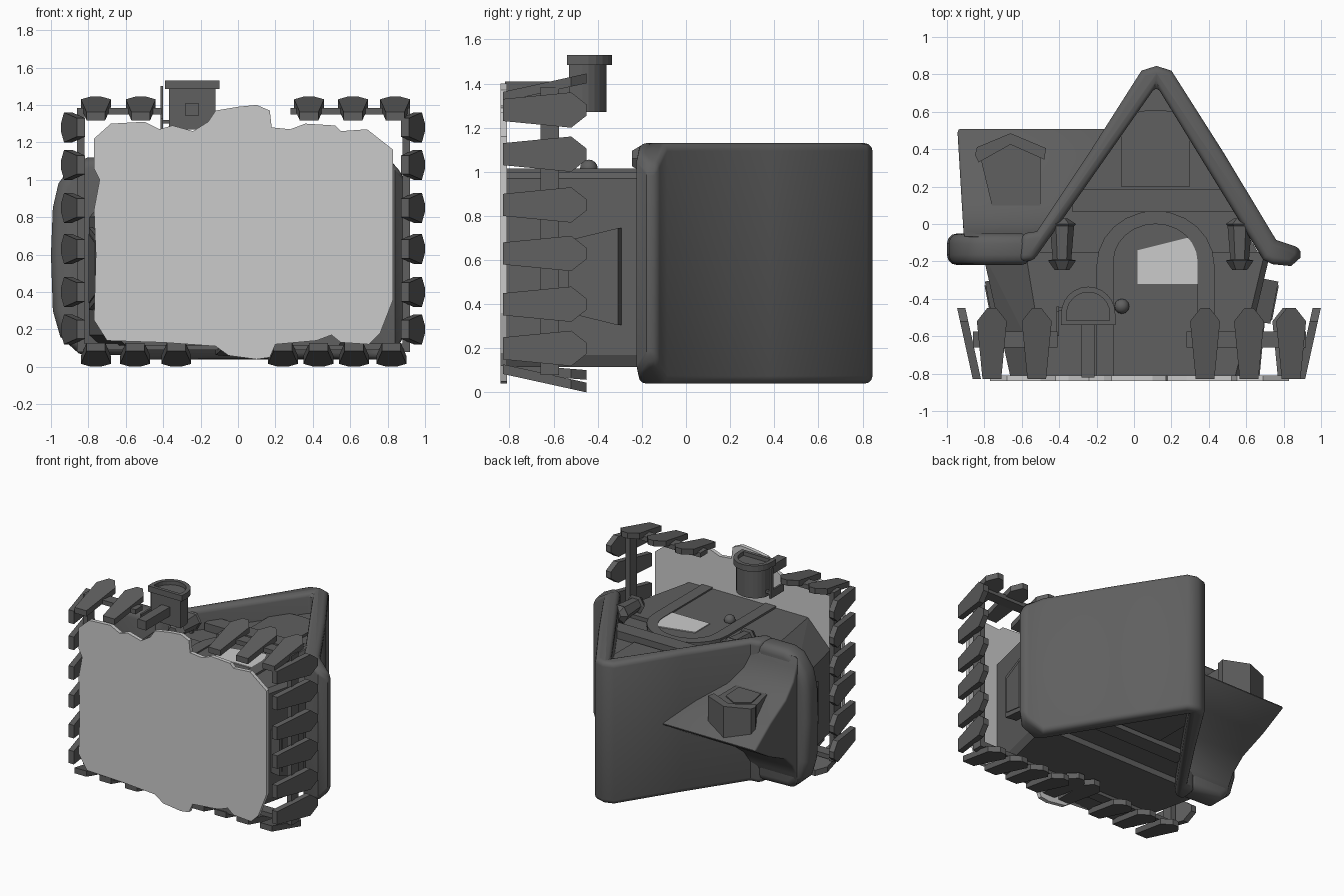
import bpy, bmesh, math
from mathutils import Vector, Matrix

if "Cube" in bpy.data.objects:
    bpy.data.objects.remove(bpy.data.objects["Cube"])


def material(name, v):
    m = bpy.data.materials.new(name)
    m.diffuse_color = (v, v, v, 1)
    m.use_nodes = True
    m.node_tree.nodes["Principled BSDF"].inputs["Base Color"].default_value = m.diffuse_color
    return m


DARK = material("dark_grey", 0.115)
LIGHT = material("light_grey", 0.6)


def finish(name, bm, mat=DARK, bevel=0.0):
    bmesh.ops.recalc_face_normals(bm, faces=bm.faces)
    if bevel:
        edges = [e for e in bm.edges if e.calc_face_angle(0) > math.radians(50)]
        bmesh.ops.bevel(bm, geom=edges, offset=bevel, segments=3,
                        profile=0.5, affect='EDGES', clamp_overlap=True)
    me = bpy.data.meshes.new(name)
    bm.to_mesh(me)
    bm.free()
    ob = bpy.data.objects.new(name, me)
    bpy.context.collection.objects.link(ob)
    me.materials.append(mat)
    if bevel:
        bpy.ops.object.select_all(action='DESELECT')
        ob.select_set(True)
        bpy.context.view_layer.objects.active = ob
        bpy.ops.object.shade_smooth_by_angle(angle=math.radians(40))
    return ob


def prism(name, pts, axis, lo, hi, mat=DARK, bevel=0.0, matrix=None):
    """Extrude a 2D outline along one axis."""
    put = {'x': lambda a, b, t: (t, a, b),
           'y': lambda a, b, t: (a, t, b),
           'z': lambda a, b, t: (a, b, t)}[axis]
    bm = bmesh.new()
    low = [bm.verts.new(put(a, b, lo)) for a, b in pts]
    top = [bm.verts.new(put(a, b, hi)) for a, b in pts]
    bm.faces.new(low)
    bm.faces.new(top)
    n = len(pts)
    for i in range(n):
        j = (i + 1) % n
        bm.faces.new((low[i], low[j], top[j], top[i]))
    if matrix:
        bm.transform(matrix)
    return finish(name, bm, mat, bevel)


def box(name, x0, x1, y0, y1, z0, z1, mat=DARK):
    return prism(name, [(x0, y0), (x1, y0), (x1, y1), (x0, y1)], 'z', z0, z1, mat)


def hull(name, pts):
    bm = bmesh.new()
    for p in pts:
        bm.verts.new(p)
    bmesh.ops.convex_hull(bm, input=bm.verts)
    bmesh.ops.dissolve_limit(bm, angle_limit=0.02, verts=bm.verts, edges=bm.edges)
    return finish(name, bm)


def arch(cx, half, y0, spring, rise, n=12):
    """Outline with an elliptical top, from bottom right to bottom left."""
    arc = [(cx + half * math.cos(math.pi * i / n), spring + rise * math.sin(math.pi * i / n))
           for i in range(n + 1)]
    return [(cx + half, y0)] + arc + [(cx - half, y0)]


# Ragged ground slab
prism("ground_slab", [
    (-.77, 1.22), (-.68, 1.30), (-.5, 1.31), (-.42, 1.27), (-.35, 1.29), (-.24, 1.26),
    (-.16, 1.31), (-.12, 1.37), (0, 1.39), (.1, 1.4), (.17, 1.37), (.18, 1.28),
    (.28, 1.27), (.36, 1.3), (.52, 1.29), (.55, 1.26), (.69, 1.27), (.83, 1.16),
    (.83, .36), (.76, .18), (.7, .12), (.55, .13), (.5, .17), (.42, .14), (.2, .12),
    (.17, .05), (.1, .04), (-.05, .06), (-.12, .11), (-.4, .13), (-.7, .14),
    (-.77, .25), (-.76, .6), (-.77, .84), (-.74, 1.0), (-.77, 1.06)],
    'y', -.84, -.81, LIGHT)

# Flared walls with cut corners, and gable wall
body = []
for y, xl, fl, fr, xr in ((-.82, -.66, -.47, .54, .57), (-.15, -.81, -.58, .7, .73)):
    body += [(fl, y, 1.0), (fr, y, 1.0), (xr, y, .97), (xr, y, .17),
             (fr, y, .115), (xl + .06, y, .115), (xl, y, .17), (xl, y, .8)]
hull("walls", body)
prism("gable_wall", [(.68, -.18), (.12, .77), (-.55, -.18)], 'z', .16, .97)

# Main roof: thick gable profile with a flared right eave
roof = prism("main_roof", [
    (.12, .845), (.2, .82), (.48, .38), (.76, -.085), (.895, -.13), (.89, -.18),
    (.84, -.225), (.74, -.215), (.69, -.19), (.12, .74), (-.54, -.2), (-.62, -.2),
    (-.6, -.05), (-.52, -.04), (-.24, .38), (.04, .82)], 'z', .04, 1.13, DARK, .035)
for v in roof.data.vertices:  # draw the eave corners in
    t = min(max((v.co.x - .74) / .16, 0), 1)
    v.co.z = .585 + (v.co.z - .585) * (1 - .25 * t * t)

# Side wing roof with hollowed slopes, and its rounded eave
bm = bmesh.new()
ends = []
for inner in (False, True):
    loop = []
    for y, dz in ((-.07, -.49), (-.04, -.4), (0, -.32), (.1, -.225), (.3, -.13), (.515, 0),
                  (.3, .135), (.1, .23), (0, .33), (-.04, .42), (-.07, .5)):
        f = (y + .07) / .585
        x = -.5 + .4 * f if inner else -.91 - .035 * f
        loop.append(bm.verts.new((x, y, .6 + dz)))
    ends.append(loop)
    bm.faces.new(loop)
n = len(ends[0])
for i in range(n):
    j = (i + 1) % n
    bm.faces.new((ends[0][i], ends[0][j], ends[1][j], ends[1][i]))
finish("wing_roof", bm, DARK, .015)
prism("wing_eave", [
    (-.55, .06), (-.85, .07), (-.95, .16), (-.99, .3), (-1, .6), (-.99, .85),
    (-.96, .98), (-.88, 1.09), (-.8, 1.12), (-.55, 1.12)], 'y', -.22, -.05, DARK, .055)

# Dormer on the wing
prism("dormer", [(-.82, .35), (-.66, .44), (-.5, .37), (-.5, .1), (-.76, .1)], 'z', .62, .835)
prism("dormer_roof", [(-.85, .37), (-.84, .41), (-.66, .485), (-.47, .405), (-.48, .345),
                      (-.66, .425), (-.83, .33)], 'z', .6, .86)
prism("dormer_window", [(-.76, .29), (-.66, .36), (-.55, .3), (-.54, .13), (-.73, .13)],
      'z', .835, .843)

# Gable beams and attic windows
for side, z0, z1, w0, w1 in (("front", .96, 1.03, .96, .99), ("back", .12, .18, .145, .17)):
    box(side + "_gable_beam", -.33, .57, .065, .185, z0, z1)
    prism(side + "_attic_window", arch(.115, .185, .2, .53, .08), 'z', w0, w1)

# Door with frame, pane and knob
outer = arch(.115, .315, -.81, -.22, .29)
inner = arch(.115, .225, -.81, -.2, .2)
prism("door_frame", outer + inner[::-1], 'z', .98, 1.015)
prism("door", inner, 'z', .98, 1.004)
prism("door_pane", [(.02, -.32), (.345, -.32), (.34, -.06), (.02, -.14)],
      'z', 1.004, 1.011, LIGHT)
bm = bmesh.new()
bmesh.ops.create_uvsphere(bm, u_segments=12, v_segments=8, radius=.04,
                          matrix=Matrix.Translation((-.065, -.44, 1.015)))
for f in bm.faces:
    f.smooth = True
finish("door_knob", bm)

# Side windows standing out of the leaning walls
for side, s, x in (("right", 1, .72), ("left", -1, -.745)):
    tilt = Matrix.Translation((x, -.42, 0)) @ Matrix.Rotation(-s * .19, 4, 'Z')
    if s < 0:
        tilt = tilt @ Matrix.Scale(-1, 4, (1, 0, 0))
    prism(side + "_window_frame", [(-.11, .36), (-.11, .69), (.12, .745), (.12, .305)],
          'x', -.1, .03, DARK, 0, tilt)
    prism(side + "_window", [(-.09, .39), (-.09, .66), (.1, .71), (.1, .34)],
          'x', .02, .036, DARK, 0, tilt)

# Hanging lanterns, turned six-sided
for side, x in (("left", -.385), ("right", .565)):
    bm = bmesh.new()
    rings = [[bm.verts.new((x + r * math.cos(a), y, 1.06 + r * math.sin(a)))
              for a in (math.pi * k / 3 for k in range(6))]
             for r, y in ((.04, -.245), (.075, -.195), (.05, -.19),
                          (.065, -.01), (.075, .0), (.03, .03))]
    bm.faces.new(rings[0])
    bm.faces.new(rings[-1])
    for p, q in zip(rings, rings[1:]):
        for k in range(6):
            bm.faces.new((p[k], p[k - 1], q[k - 1], q[k]))
    finish(side + "_lantern", bm)
    box(side + "_lantern_bracket", x - .012, x + .012, -.03, 0, .96, 1.06)

# Mailbox with raised rim, post and flag
prism("mailbox", arch(-.245, .125, -.53, -.47, .11), 'z', 1.27, 1.5)
prism("mailbox_rim", arch(-.245, .145, -.54, -.48, .145)
      + arch(-.245, .115, -.54, -.48, .115)[::-1], 'z', 1.485, 1.53)
box("mailbox_sill", -.37, -.12, -.54, -.515, 1.485, 1.53)
box("mailbox_post", -.28, -.21, -.82, -.52, 1.34, 1.41)
box("mailbox_flag_arm", -.415, -.4, -.47, -.44, 1.27, 1.5)
box("mailbox_flag", -.415, -.4, -.6, -.46, 1.27, 1.33)
box("mailbox_flag_pin", -.41, -.36, -.465, -.445, 1.3, 1.32)

# Fence: outward-leaning pickets
OUTLINE = [(-.05, 0), (-.08, .31), (-.025, .38), (.025, .38), (.08, .31), (.05, 0)]


def picket(name, base, out, lean=.22):
    out = Vector(out)
    up = Vector((0, 1, 0)) + out * lean
    tan = Vector((0, 1, 0)).cross(out)
    m = Matrix((tan, up, out)).transposed().to_4x4()
    m.translation = base
    prism(name, OUTLINE, 'z', -.022, .022, DARK, 0, m)


for z in (1.28, 1.08, .85, .63, .4, .2):
    picket("left_picket", (-.84, -.83, z), (-1, 0, 0))
    picket("right_picket", (.893, -.83, z), (1, 0, 0))
for x in (-.76, -.52, .38, .615, .84):
    picket("front_picket", (x, -.83, 1.34), (0, 0, 1))
for x in (-.76, -.55, -.33, .24, .43, .62, .82):
    picket("back_picket", (x, -.83, .106), (0, 0, -1))
for x in (-.04, .1):
    picket("back_middle_picket", (x, -.83, .11), (0, 0, -1), .08)

# Fence rails
box("left_rail", -.86, -.82, -.66, -.575, .08, 1.38)
box("right_rail", .88, .92, -.66, -.575, .08, 1.38)
box("back_rail", -.86, .92, -.66, -.575, .09, .125)
for x0, x1 in ((-.86, -.41), (.28, .92)):
    box("front_rail", x0, x1, -.66, -.575, 1.35, 1.385)
